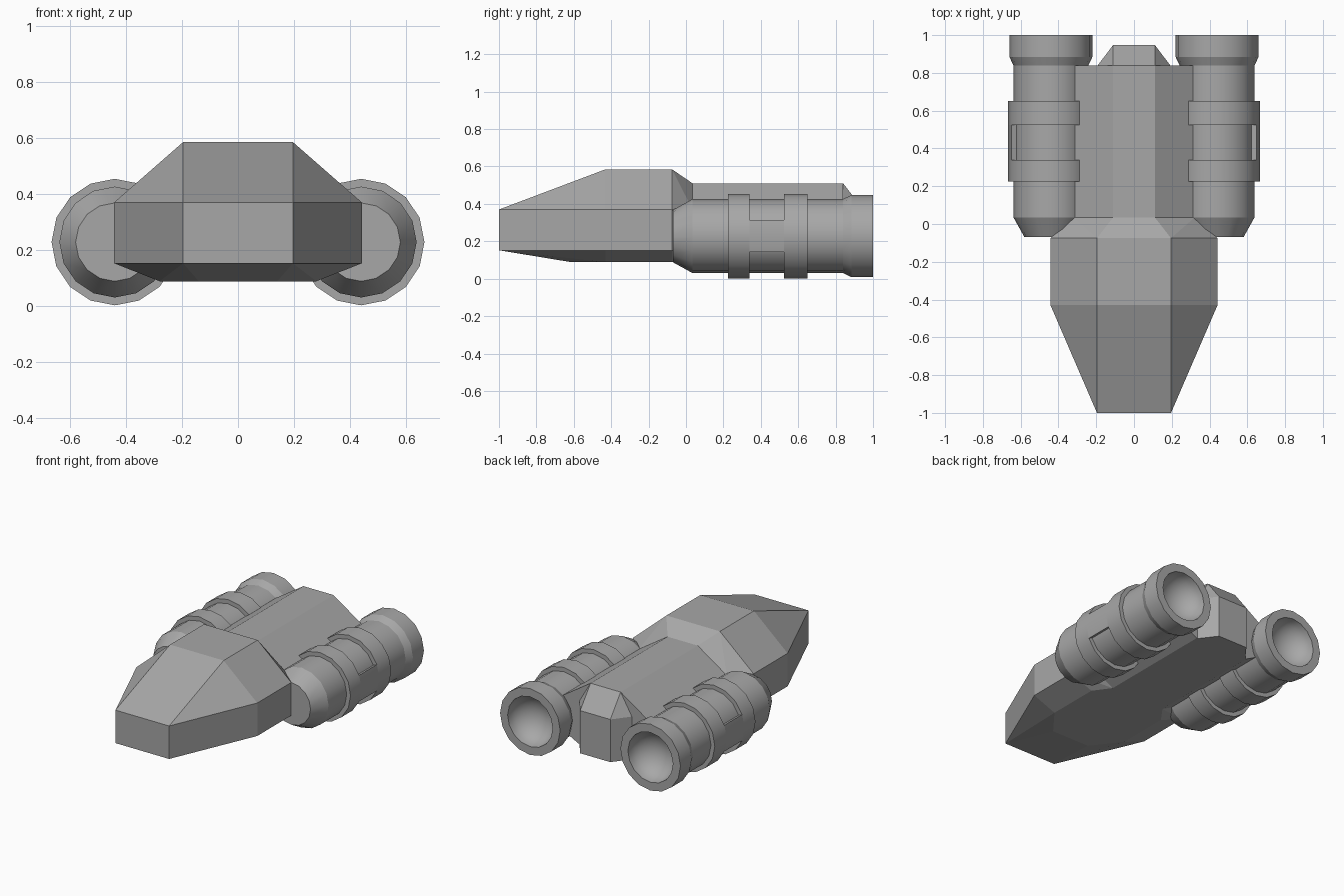
import bpy, bmesh
from math import sin, cos, pi, radians

cube = bpy.data.objects.get("Cube")
if cube:
    bpy.data.objects.remove(cube, do_unlink=True)

grey = bpy.data.materials.new("hull grey")
grey.use_nodes = True
GREY = (0.39, 0.39, 0.39, 1)
grey.diffuse_color = GREY
grey.node_tree.nodes["Principled BSDF"].inputs["Base Color"].default_value = GREY


def finish(bm, name, smooth=False):
    bmesh.ops.recalc_face_normals(bm, faces=bm.faces)
    mesh = bpy.data.meshes.new(name)
    bm.to_mesh(mesh)
    bm.free()
    obj = bpy.data.objects.new(name, mesh)
    bpy.context.collection.objects.link(obj)
    mesh.materials.append(grey)
    if smooth:
        bpy.ops.object.select_all(action='DESELECT')
        obj.select_set(True)
        bpy.context.view_layer.objects.active = obj
        bpy.ops.object.shade_smooth_by_angle(angle=radians(25))
    return obj


def faceted(name, half):
    """Convex faceted block from the points of its left half."""
    bm = bmesh.new()
    for x, y, z in half:
        for s in (1, -1):
            bm.verts.new((s * x, y, z))
    bmesh.ops.convex_hull(bm, input=bm.verts)
    bmesh.ops.dissolve_limit(bm, angle_limit=radians(2), verts=bm.verts, edges=bm.edges)
    return finish(bm, name)


def section(y, outline):
    return [(x, y, z) for x, z in outline]


# Hull outlines: upper edge, side edges, lower edge; the underside is level
FLOOR = 0.088
wide = [(0.196, 0.585), (0.442, 0.37), (0.442, 0.152), (0.28, FLOOR)]
narrow = [(0.11, 0.51), (0.322, 0.37), (0.322, 0.152), (0.2, FLOOR)]
tail = [(0.11, 0.51), (0.192, 0.37), (0.192, FLOOR)]
nose = [(0.196, 0.37), (0.196, 0.152)]
tail_end = [(0.11, 0.37), (0.11, FLOOR)]

faceted("front_hull", section(-1, nose) + [(0.14, -0.61, FLOOR)]
        + section(-0.43, wide) + section(-0.075, wide))
faceted("hull_taper", section(-0.075, wide) + section(0.035, narrow))
faceted("rear_hull", section(0.035, narrow) + section(0.84, narrow))
faceted("tail_block", section(0.84, tail) + section(0.948, tail_end))

SIDES = 16
AXIS_X, AXIS_Z = 0.44, 0.228


def lathe(name, side, profile, first=0, count=SIDES, closed=False):
    """Turn a (radius, y) profile about the engine axis; angle 0 is outward."""
    bm = bmesh.new()
    rings = []
    full = count == SIDES
    for i in range(first, first + count + (not full)):
        a = 2 * pi * i / SIDES
        rings.append([bm.verts.new((side * (AXIS_X + r * cos(a)), y, AXIS_Z + r * sin(a)))
                      for r, y in profile])
    n = len(profile)
    for i in range(count):
        a, b = rings[i], rings[(i + 1) % len(rings)]
        for j in range(n if closed else n - 1):
            k = (j + 1) % n
            bm.faces.new((a[j], a[k], b[k], b[j]))
    if not full:
        bm.faces.new(rings[0])
        bm.faces.new(rings[-1])
    bmesh.ops.remove_doubles(bm, verts=bm.verts, dist=0.0005)
    return finish(bm, name, smooth=True)


def band(y0, y1):
    return [(0.19, y0), (0.226, y0), (0.226, y1), (0.19, y1)]


# Engine body with a flared nozzle and a hollow bowl at the back
bowl = [(0.165 * cos(t * pi / 16), 1 - 0.14 * sin(t * pi / 16)) for t in range(9)]
engine = [(0, -0.07), (0.14, -0.07), (0.198, 0.035), (0.198, 0.84),
          (0.22, 0.885), (0.22, 1.0)] + bowl

for side, label in ((1, "left"), (-1, "right")):
    lathe(label + "_engine", side, engine)
    lathe(label + "_front_band", side, band(0.225, 0.34), closed=True)
    lathe(label + "_rear_band", side, band(0.525, 0.65), closed=True)
    # Outer bridge joining the two bands
    lathe(label + "_band_bridge", side, band(0.34, 0.525), first=-1, count=2, closed=True)
